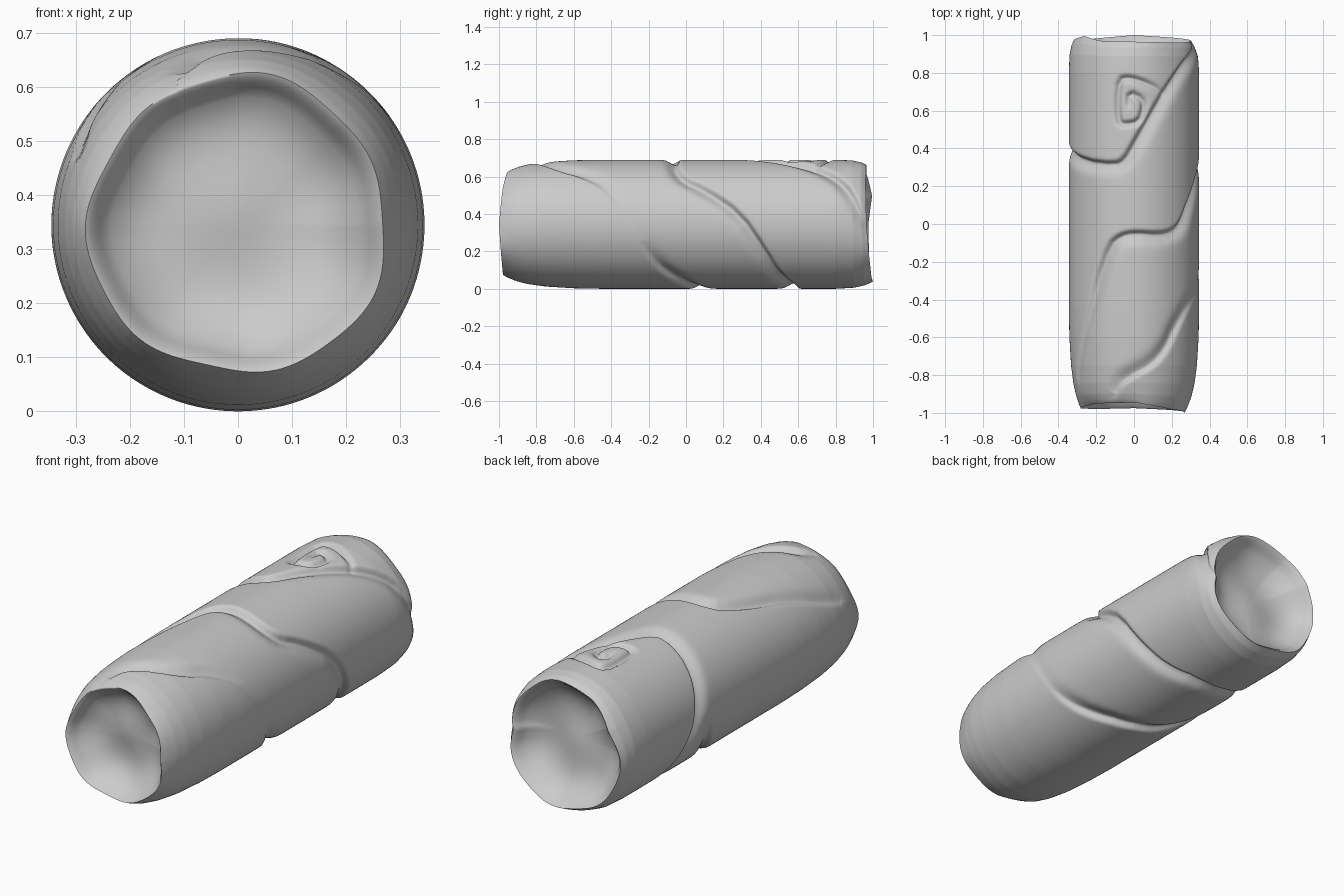
import bpy, bmesh, math
from math import radians, sin, cos, exp, pi

if "Cube" in bpy.data.objects:
    bpy.data.objects.remove(bpy.data.objects["Cube"])

R = 0.345
NT, NV, NC = 260, 340, 24

# Wrap seams: (angle in degrees from the top, y), winding round the roll
MAIN = [(-66, -.8), (-60, -.7), (-42, -.45), (-35, -.3), (-22, -.11), (-12, -.065), (0, -.05), (24, -.06),
        (38, -.04), (47, 0), (57, .1), (81, .29), (115, .42), (143, .5), (165, .58), (200, .58), (240, .48),
        (270, .4), (310, .33), (343, .31), (352, .34), (360, .42), (377, .59),
        (390, .71), (406, .82), (420, .88), (440, .93), (455, .98)]
LOWER = [(-20, -.9), (-14, -.84), (0, -.79), (17, -.74), (30, -.66), (40, -.55), (55, -.43), (85, -.3),
         (115, -.2), (135, -.12), (165, .03), (200, .1), (230, .22), (260, .3)]
# Square spiral relief on top
SPIRAL = [(28, .69), (14, .74), (-4, .775), (-13, .765), (-15, .65), (-14, .545), (-9, .525),
          (5, .54), (9, .62), (7, .665), (-4, .695), (-4.5, .62)]
# Strength of the lower seam by angle: it nearly vanishes on the right side
LOWER_FADE = [(-180, 1), (-30, 1), (35, .8), (60, .2), (105, .15), (140, .9), (180, 1)]


def lerp_table(tab, x):
    for (a, p), (b, q) in zip(tab, tab[1:]):
        if x <= b:
            f = max(0, (x - a) / (b - a))
            return p + (q - p) * f
    return tab[-1][1]


def smooth(points):
    """Round the corners of a path."""
    out = [points[0]]
    for a, b in zip(points, points[1:]):
        out += [tuple(p * .75 + q * .25 for p, q in zip(a, b)),
                tuple(p * .25 + q * .75 for p, q in zip(a, b))]
    return [(radians(a) * R, y) for a, y in out + [points[-1]]]


def groove(path, s, y, depth, sharp, wide):
    """Crease depth at (s, y): steep on one side, gentle on the other."""
    best, side, along = 9, 1, 0
    reach = max(sharp, wide) * 2.5
    n = len(path) - 1
    for i in range(n):
        (ax, ay), (bx, by) = path[i], path[i + 1]
        if y < min(ay, by) - reach or y > max(ay, by) + reach:
            continue
        for shift in (-2 * pi * R, 0, 2 * pi * R):
            px = s + shift
            if px < ax - reach and px < bx - reach or px > max(ax, bx) + reach:
                continue
            dx, dy = bx - ax, by - ay
            f = ((px - ax) * dx + (y - ay) * dy) / (dx * dx + dy * dy)
            f = min(1, max(0, f))
            d = math.hypot(px - ax - f * dx, y - ay - f * dy)
            if d < best:
                best = d
                side = dx * (y - ay) - dy * (px - ax)
                along = (i + f) / n
    if best > reach:
        return 0
    fade = min(1, along * 6 + .2, (1 - along) * 8 + .25)
    return depth * fade * exp(-(best / (sharp if side > 0 else wide)) ** 2)


PROFILE = [(-1, .275), (-.97, .287), (-.92, .304), (-.85, .32), (-.75, .333), (-.6, .342), (-.45, R),
           (.8, R), (.9, .34), (.96, .327), (1, .31)]
FRONT_RIM = [(-180, .975), (-135, .98), (-90, .975), (-45, .95), (0, .945), (45, .98), (90, 1), (135, .985), (180, .975)]
BACK_RIM = [(-180, 1), (-135, .98), (-90, .975), (-60, .995), (-30, .965), (0, .965), (45, .96), (90, .965), (135, .985), (180, 1)]
main, lower, spiral = smooth(MAIN), smooth(LOWER), smooth(SPIRAL)


def side_point(t, v):
    deg = math.degrees(t)
    rim = lerp_table(FRONT_RIM if v < 0 else BACK_RIM, deg)
    y = v * (1 + abs(v) ** 10 * (rim - 1))
    s = t * R
    r = lerp_table(PROFILE, v)
    r += abs(v) ** 14 * (.006 * sin(3 * t + 1) + .004 * sin(7 * t))
    r -= groove(main, s, y, .029, .016, .042)
    r -= groove(lower, s, y, .027 * lerp_table(LOWER_FADE, deg), .045, .018)
    r -= groove(spiral, s, y, .022, .016, .016)
    return r * sin(t), y, R + r * cos(t)


bm = bmesh.new()
angles = [-pi + 2 * pi * i / NT for i in range(NT)]
rows = [[bm.verts.new(side_point(t, -1 + 2 * j / NV)) for t in angles] for j in range(NV + 1)]


def bridge(a, b):
    for i in range(NT):
        k = (i + 1) % NT
        bm.faces.new((a[i], a[k], b[k], b[i]))


for a, b in zip(rows, rows[1:]):
    bridge(a, b)

# Hollowed ends with an uneven floor
for rim, sign in ((rows[0], -1), (rows[-1], 1)):
    prev = rim
    for k in range(1, NC):
        rho = 1 - (k / NC) ** 1.3
        ring = []
        for v in rim:
            x, z = v.co.x * rho, R + (v.co.z - R) * rho
            lip = min(1, (1 - rho) / .12)
            dip = .115 * (1 - rho ** 4) * (.35 + .65 * lip)
            dip += .02 * (1 - rho) * sin(11 * x + 2) * cos(9 * z + sign)
            edge = abs(v.co.y) * rho ** 2 + .975 * (1 - rho ** 2)
            ring.append(bm.verts.new((x, sign * (edge - dip), z)))
        bridge(prev, ring)
        prev = ring
    bm.faces.new(prev)

bmesh.ops.recalc_face_normals(bm, faces=bm.faces)
mesh = bpy.data.meshes.new("wrapped_roll")
bm.to_mesh(mesh)
bm.free()
roll = bpy.data.objects.new("wrapped_roll", mesh)
bpy.context.collection.objects.link(roll)
bpy.context.view_layer.objects.active = roll
roll.select_set(True)
bpy.ops.object.shade_smooth_by_angle(angle=radians(75))
